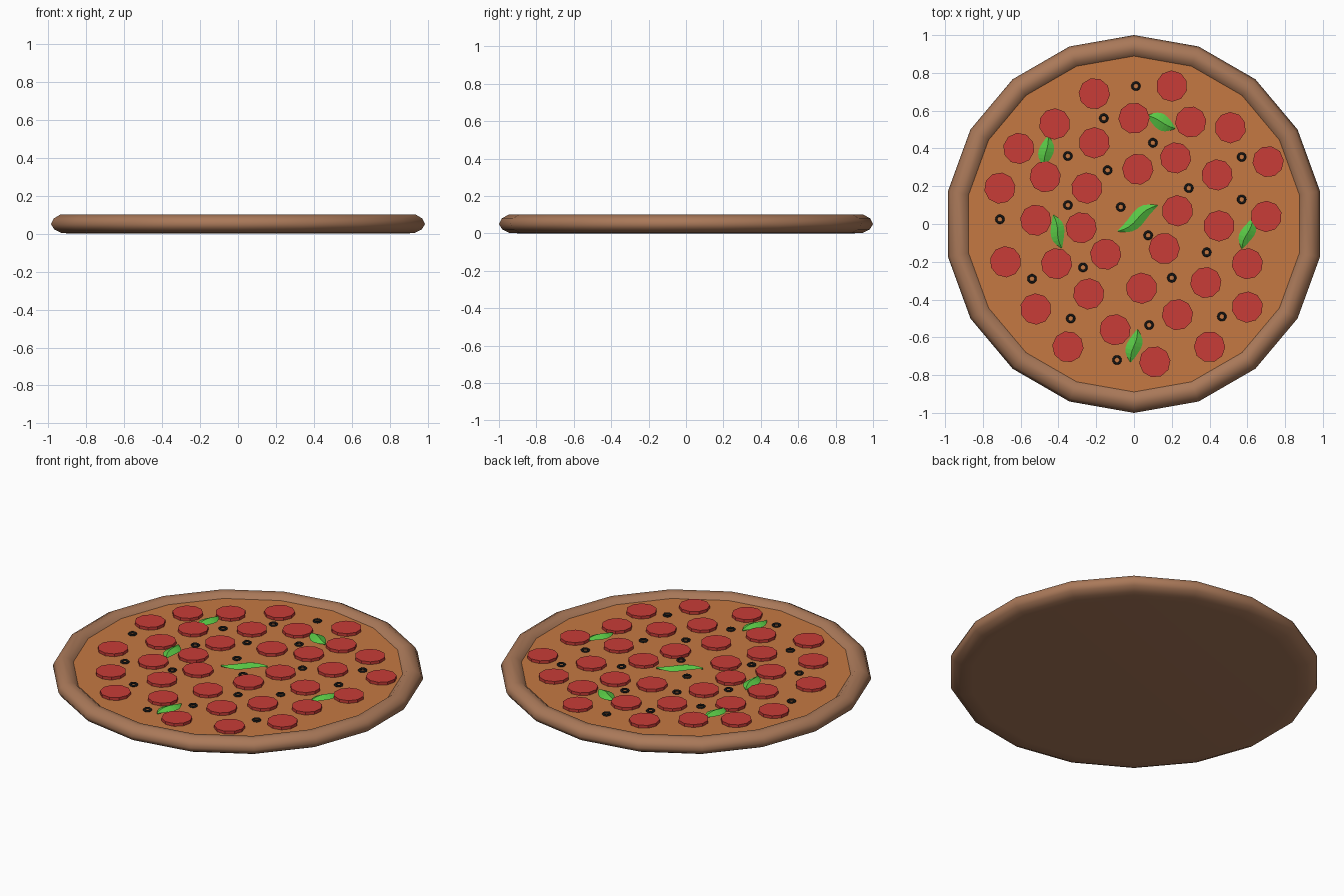
import bpy, bmesh, math, random
from mathutils import Matrix

if "Cube" in bpy.data.objects:
    bpy.data.objects.remove(bpy.data.objects["Cube"])

random.seed(4)


def material(name, rgb):
    m = bpy.data.materials.new(name)
    m.diffuse_color = (*rgb, 1)
    m.use_nodes = True
    m.node_tree.nodes["Principled BSDF"].inputs["Base Color"].default_value = m.diffuse_color
    return m


CRUST = material("baked_crust", (0.40, 0.19, 0.10))
SAUCE = material("sauce", (0.56, 0.19, 0.055))
MEAT = material("meat", (0.58, 0.045, 0.038))
LEAF = material("leaf_green", (0.10, 0.58, 0.06))
OLIVE = material("olive_black", (0.01, 0.01, 0.01))


def finish(bm, name, mat, smooth=True):
    bmesh.ops.recalc_face_normals(bm, faces=bm.faces)
    for f in bm.faces:
        f.smooth = smooth
    me = bpy.data.meshes.new(name)
    bm.to_mesh(me)
    bm.free()
    me.materials.append(mat)
    ob = bpy.data.objects.new(name, me)
    bpy.context.collection.objects.link(ob)
    return ob


def lathe(name, profile, sides, mat, smooth=True):
    """Spin an open (radius, z) profile and cap both ends."""
    bm = bmesh.new()
    rings = []
    for r, z in profile:
        angles = [math.pi / 2 + math.tau * i / sides for i in range(sides)]
        rings.append([bm.verts.new((r * math.cos(a), r * math.sin(a), z)) for a in angles])
    for a, b in zip(rings, rings[1:]):
        for i in range(sides):
            j = (i + 1) % sides
            bm.faces.new((a[i], a[j], b[j], b[i]))
    bm.faces.new(rings[0])
    bm.faces.new(rings[-1])
    return finish(bm, name, mat, smooth)


def torus(name, major, minor, seg, tube, mat):
    bm = bmesh.new()
    rings = [[bm.verts.new(((major + minor * math.cos(v)) * math.cos(u),
                            (major + minor * math.cos(v)) * math.sin(u),
                            minor * math.sin(v)))
              for v in (math.tau * k / tube for k in range(tube))]
             for u in (math.tau * i / seg for i in range(seg))]
    for i in range(seg):
        a, b = rings[i], rings[(i + 1) % seg]
        for k in range(tube):
            n = (k + 1) % tube
            bm.faces.new((a[k], b[k], b[n], a[n]))
    return finish(bm, name, mat)


def leaf(name, x, y, length, width, angle, bend):
    """Closed leaf with a raised midrib and gently curved centre line."""
    bm = bmesh.new()
    rows = []
    n = 8
    for i in range(n + 1):
        t = i / n
        w = max(0.003, width / 2 * math.sin(math.pi * t) ** 0.8)
        px, py = (t - 0.5) * length, bend * math.sin(math.tau * t)
        lift = 0.014 * math.sin(math.pi * t)
        rows.append([bm.verts.new((px, py + s * w, z)) for s, z in
                     ((-1, 0.080), (0, 0.084 + lift), (1, 0.080), (0, 0.074))])
    for a, b in zip(rows, rows[1:]):
        for k in range(4):
            bm.faces.new((a[k], b[k], b[(k + 1) % 4], a[(k + 1) % 4]))
    bm.faces.new(rows[0])
    bm.faces.new(rows[-1])
    ob = finish(bm, name, LEAF, False)
    ob.matrix_world = Matrix.Translation((x, y, 0)) @ Matrix.Rotation(math.radians(angle), 4, 'Z')


# Crust: flat base with a rounded raised rim
lathe("crust", [(0.88, 0.0), (0.945, 0.003), (0.983, 0.022), (1.0, 0.05), (0.985, 0.08),
                (0.95, 0.10), (0.915, 0.096), (0.888, 0.073), (0.87, 0.05)], 18, CRUST)

# Sauce layer
lathe("sauce_layer", [(0.889, 0.05), (0.889, 0.074)], 18, SAUCE, False)

# Meat slices
slices = [(-.21, .69), (.20, .73), (-.42, .53), (0, .56), (.30, .54), (.51, .51), (-.61, .40),
          (-.21, .43), (.71, .33), (.22, .35), (.02, .29), (-.71, .19), (-.47, .25), (-.25, .19),
          (.44, .26), (-.52, .02), (-.28, -.02), (.23, .07), (.45, -.01), (.70, .04),
          (-.68, -.20), (-.41, -.21), (-.15, -.16), (.16, -.13), (.60, -.21), (-.24, -.37),
          (.04, -.34), (.38, -.31), (-.52, -.45), (-.10, -.56), (.23, -.48), (.60, -.44),
          (-.35, -.65), (.11, -.73), (.40, -.65)]
first = lathe("meat_slice", [(0.083, 0.068), (0.083, 0.091)], 10, MEAT, False)
for i, (x, y) in enumerate(slices):
    ob = first if i == 0 else first.copy()
    if i:
        bpy.context.collection.objects.link(ob)
    ob.location = (x, y, 0)
    ob.rotation_euler.z = random.uniform(0, math.tau)

# Olive rings
olives = [(.01, .73), (-.16, .56), (.10, .43), (-.35, .36), (-.14, .285), (.57, .355),
          (.29, .19), (.57, .13), (-.35, .10), (-.07, .09), (-.71, .025), (.075, -.06),
          (.385, -.15), (-.27, -.23), (-.54, -.29), (.20, -.285), (-.335, -.50),
          (.08, -.535), (.465, -.49), (-.09, -.72)]
first = torus("olive_ring", 0.019, 0.006, 14, 6, OLIVE)
for i, (x, y) in enumerate(olives):
    ob = first if i == 0 else first.copy()
    if i:
        bpy.context.collection.objects.link(ob)
    ob.location = (x, y, 0.078)

# Leaves: x, y, length, width, angle, bend
for i, args in enumerate([(.02, .03, .25, .08, 33, -.012), (.145, .54, .16, .085, -25, .004),
                          (-.465, .385, .16, .08, 82, .004), (-.405, -.04, .18, .075, -76, .006),
                          (.60, -.05, .17, .075, 70, .006), (0, -.645, .175, .08, 78, .006)]):
    leaf(f"leaf_{i + 1}", *args)
